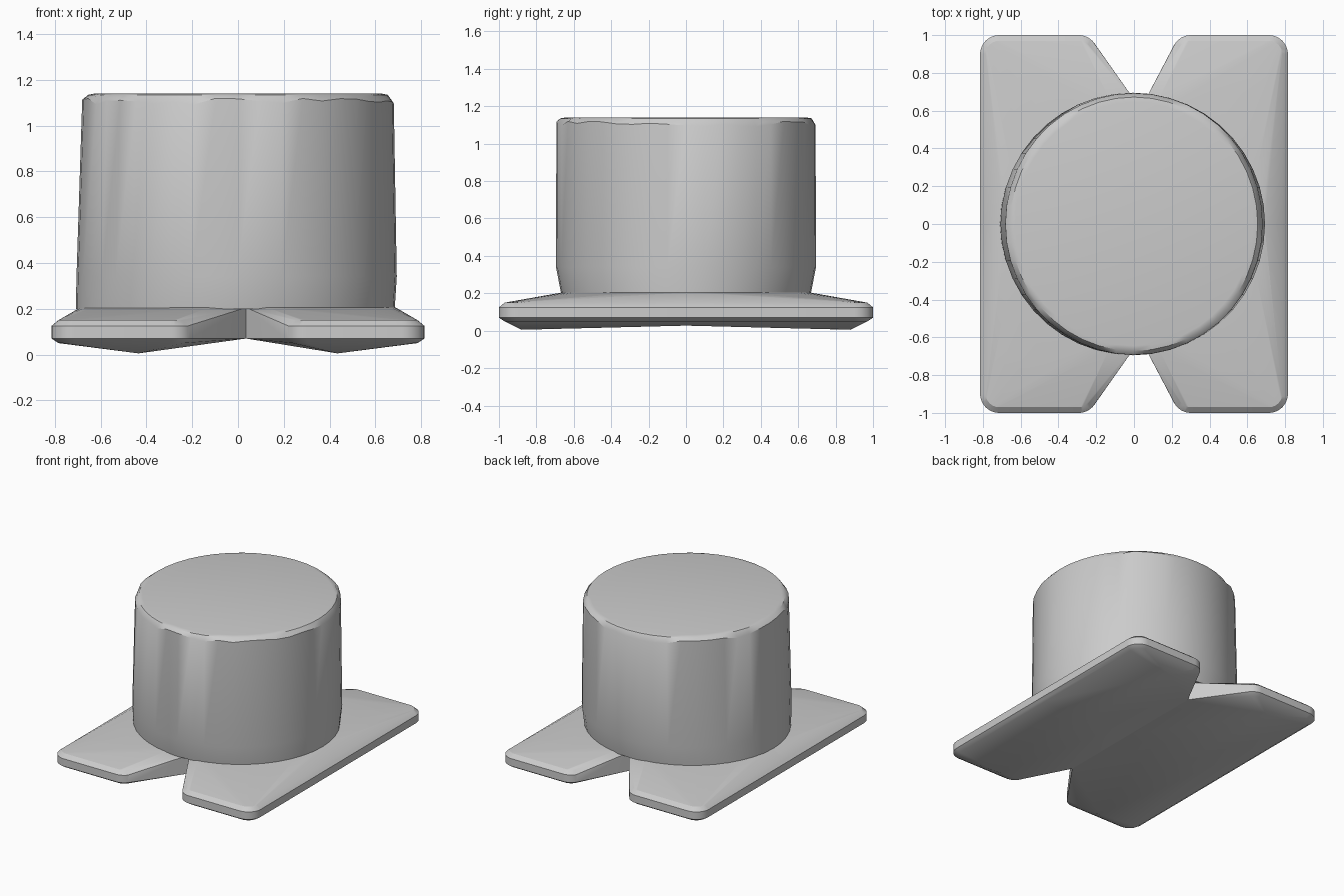
import bpy, bmesh, math, random
from mathutils import Vector

random.seed(4)
if "Cube" in bpy.data.objects:
    bpy.data.objects.remove(bpy.data.objects["Cube"])

grey = bpy.data.materials.new("plain grey")
grey.use_nodes = True
colour = (0.6, 0.6, 0.6, 1)
grey.diffuse_color = colour
grey.node_tree.nodes["Principled BSDF"].inputs["Base Color"].default_value = colour

APEX = Vector((0.035, 0.61))     # point of the notch between the feet
RADIUS, EDGE = 0.1, 0.03         # corner rounding and edge rounding


def finish(bm, name, angle):
    bmesh.ops.recalc_face_normals(bm, faces=bm.faces)
    mesh = bpy.data.meshes.new(name)
    bm.to_mesh(mesh)
    bm.free()
    mesh.materials.append(grey)
    obj = bpy.data.objects.new(name, mesh)
    bpy.context.collection.objects.link(obj)
    bpy.ops.object.select_all(action='DESELECT')
    obj.select_set(True)
    bpy.context.view_layer.objects.active = obj
    bpy.ops.object.shade_smooth_by_angle(angle=math.radians(angle))


def arc(corner, n1, n2, inset):
    """Rounded corner between two edges with outward normals n1 and n2."""
    centre = corner - (n1 + n2) * RADIUS / (1 + n1.dot(n2))
    return [centre + n1.lerp(n2, i / 6).normalized() * (RADIUS - inset) for i in range(7)]


def foot(name, side):
    bm = bmesh.new()
    up, out = Vector((0, 1)), Vector((side, 0))
    inner = Vector((side * 0.24, 1))
    d = inner - APEX
    notch_normal = Vector((-side * d.y, side * d.x)).normalized()
    # Rounded rim in four levels
    for z, inset in ((0.05, EDGE), (0.07, 0), (0.125, 0), (0.15, EDGE)):
        pts = arc(Vector((side * 0.815, 1)), up, out, inset) + arc(inner, up, notch_normal, inset)
        for p in pts:
            for m in (-1, 1):
                bm.verts.new((p.x, p.y * m, z))
    for m in (-1, 1):
        for z in (0.07, 0.205):
            bm.verts.new((APEX.x, APEX.y * m, z))
        bm.verts.new((side * 0.435, m * 0.88, 0.005))      # low point of the sole
    # Raised seat under the drum
    for i in range(-11, 12):
        a = i * math.pi / 25
        bm.verts.new((side * 0.69 * math.cos(a), 0.67 * math.sin(a), 0.205))
    hull = bmesh.ops.convex_hull(bm, input=bm.verts[:])
    junk = {g for k in ("geom_interior", "geom_unused") for g in hull[k]
            if isinstance(g, bmesh.types.BMVert)}
    bmesh.ops.delete(bm, geom=list(junk), context='VERTS')
    # Arch the sole slightly in the middle
    bmesh.ops.bisect_plane(bm, geom=bm.verts[:] + bm.edges[:] + bm.faces[:],
                           plane_co=(0, 0, 0), plane_no=(0, 1, 0))
    for v in bm.verts:
        if abs(v.co.y) < 0.01 and v.co.z < 0.02:
            v.co.z = 0.03
    # Open the hidden joint between the feet
    joint = [f for f in bm.faces if all(abs(v.co.x - APEX.x) < 0.001 for v in f.verts)]
    bmesh.ops.delete(bm, geom=joint, context='FACES')
    finish(bm, name, 28)


def drum():
    bm = bmesh.new()
    n = 44
    wobble = [random.uniform(-0.02, 0.012) for _ in range(n)]
    # z, x radius, y radius, x centre, share of rim unevenness
    levels = ((0.2, 0.697, 0.668, -0.012, 0), (0.34, 0.7, 0.695, -0.006, 0),
              (1.11, 0.681, 0.693, 0, 1), (1.135, 0.655, 0.672, 0, 0),
              (1.14, 0.63, 0.645, 0, 0))
    rings = []
    for z, rx, ry, cx, w in levels:
        rings.append([bm.verts.new((cx + rx * math.cos(math.tau * i / n),
                                    ry * math.sin(math.tau * i / n),
                                    z + w * wobble[i])) for i in range(n)])
    for a, b in zip(rings, rings[1:]):
        for i in range(n):
            j = (i + 1) % n
            bm.faces.new((a[i], a[j], b[j], b[i]))
    bm.faces.new(rings[-1])
    bm.faces.new(rings[0][::-1])
    finish(bm, "drum", 35)


foot("left_foot", 1)
foot("right_foot", -1)
drum()
